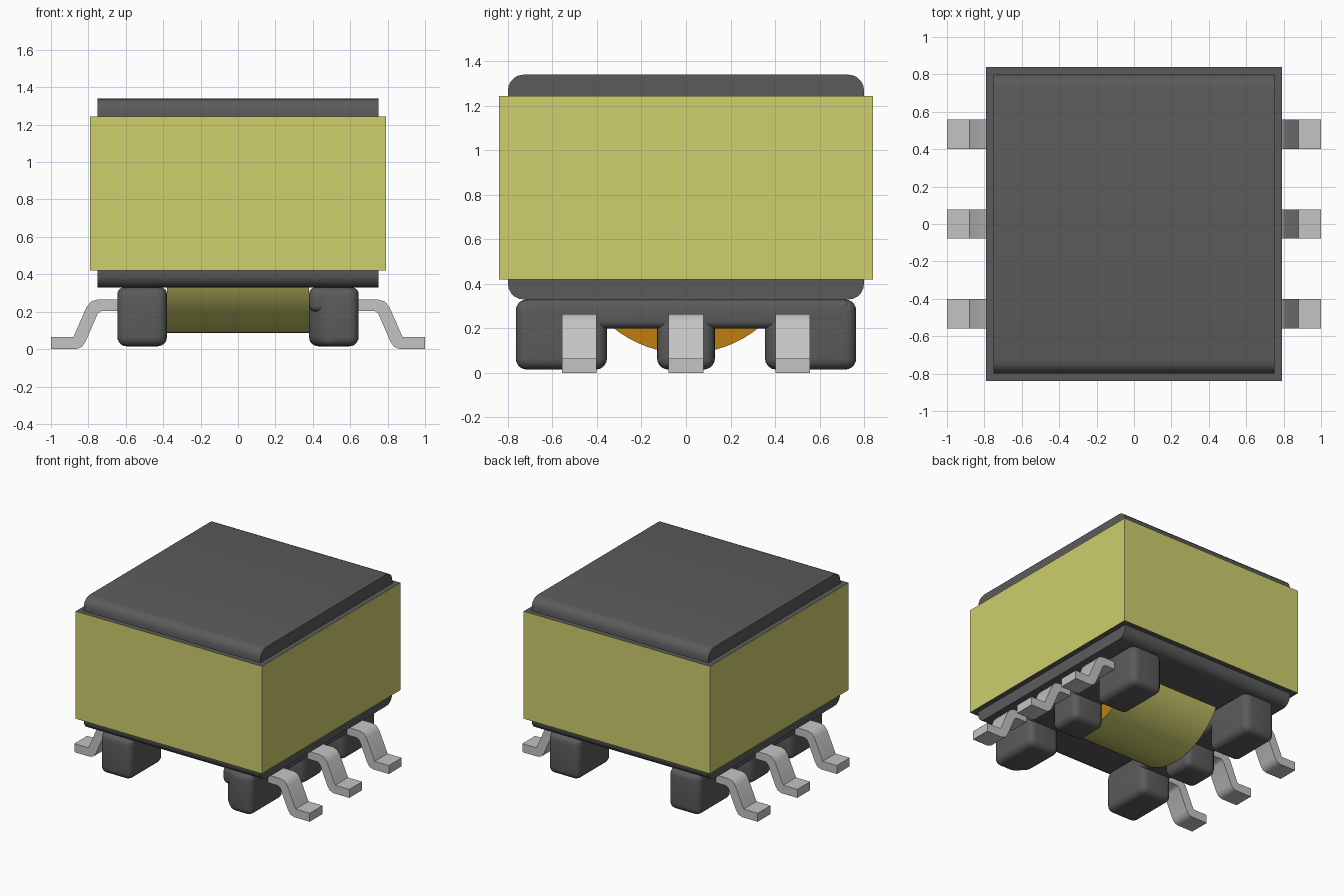
import bpy, bmesh, math
from mathutils import Vector

if "Cube" in bpy.data.objects:
    bpy.data.objects.remove(bpy.data.objects["Cube"], do_unlink=True)


def material(name, r, g, b):
    m = bpy.data.materials.new(name)
    m.use_nodes = True
    m.diffuse_color = (r, g, b, 1)
    bsdf = next(n for n in m.node_tree.nodes if n.type == "BSDF_PRINCIPLED")
    bsdf.inputs["Base Color"].default_value = (r, g, b, 1)
    return m


DARK = material("dark grey ferrite", 0.105, 0.105, 0.105)
TAPE = material("yellow tape", 0.62, 0.62, 0.155)
METAL = material("tinned metal", 0.55, 0.55, 0.55)
COPPER = material("copper wire", 0.51, 0.21, 0.005)


def prism(name, points, axis, lo, hi, mats, bevel=0, edge_rule=None, face_rule=None):
    """Extrude a 2D outline along an axis, optionally rounding chosen edges."""
    place = {"x": lambda u, v, w: (w, u, v),
             "y": lambda u, v, w: (u, w, v),
             "z": lambda u, v, w: (u, v, w)}[axis]
    bm = bmesh.new()
    base = bm.faces.new([bm.verts.new(place(u, v, lo)) for u, v in points])
    grown = bmesh.ops.extrude_face_region(bm, geom=[base])["geom"]
    verts = [g for g in grown if isinstance(g, bmesh.types.BMVert)]
    bmesh.ops.translate(bm, verts=verts, vec=Vector(place(0, 0, hi - lo)))
    bmesh.ops.recalc_face_normals(bm, faces=bm.faces)
    if bevel:
        edges = [e for e in bm.edges if edge_rule is None or edge_rule(e)]
        bmesh.ops.bevel(bm, geom=edges, offset=bevel, segments=5, profile=0.5,
                        affect="EDGES", clamp_overlap=True)
    bm.normal_update()
    if face_rule:
        for f in bm.faces:
            f.material_index = face_rule(f.normal)
    mesh = bpy.data.meshes.new(name)
    bm.to_mesh(mesh)
    bm.free()
    for m in mats:
        mesh.materials.append(m)
    obj = bpy.data.objects.new(name, mesh)
    bpy.context.collection.objects.link(obj)
    bpy.ops.object.select_all(action="DESELECT")
    obj.select_set(True)
    bpy.context.view_layer.objects.active = obj
    bpy.ops.object.shade_smooth_by_angle(angle=math.radians(38))
    return obj


def rect(u0, u1, v0, v1):
    return [(u0, v0), (u1, v0), (u1, v1), (u0, v1)]


# Core block, rounded along its long x edges
prism("core", rect(-0.8, 0.8, 0.33, 1.34), "x", -0.75, 0.75, [DARK], bevel=0.07,
      edge_rule=lambda e: abs(e.verts[0].co.x - e.verts[1].co.x) > 1)

# Tape wrapped around the core: yellow sides, dark top and bottom rims
prism("tape_wrap", rect(-0.79, 0.79, -0.84, 0.84), "z", 0.42, 1.245, [TAPE, DARK],
      face_rule=lambda n: 1 if abs(n.z) > 0.5 else 0)

# Wound coil: taped outside, copper ends
steps = 72
circle = [(0.52 * math.cos(math.tau * i / steps), 0.607 + 0.52 * math.sin(math.tau * i / steps))
          for i in range(steps)]
prism("coil", circle, "x", -0.38, 0.38, [TAPE, COPPER],
      face_rule=lambda n: 1 if abs(n.x) > 0.5 else 0)

# Gull-wing pin outline
pin = [(0.60, 0.265), (0.75, 0.265), (0.785, 0.255), (0.81, 0.225), (0.88, 0.065),
       (1.0, 0.065), (1.0, 0), (0.865, 0), (0.835, 0.012), (0.815, 0.04),
       (0.75, 0.19), (0.73, 0.205), (0.60, 0.205)]

for side, sign in (("left", 1), ("right", -1)):
    # Bobbin rail with three feet
    x0, x1 = sorted((0.38 * sign, 0.645 * sign))
    prism(f"{side}_rail", rect(x0, x1, -0.74, 0.74), "z", 0.2, 0.33, [DARK], bevel=0.035)
    for label, y0, y1 in (("front", -0.765, -0.355), ("middle", -0.13, 0.13),
                          ("back", 0.355, 0.765)):
        outline = rect(x0, x1, y0, y1)
        if side == "left" and label == "front":
            # Marker chamfer on the inner corner of one foot
            outline[:1] = [(x0, y0 + 0.09), (x0 + 0.09, y0)]
        prism(f"{side}_{label}_foot", outline, "z", 0.015, 0.33, [DARK], bevel=0.05)
    # Pins
    for label, y in (("front", -0.48), ("middle", 0), ("back", 0.48)):
        prism(f"{side}_{label}_pin", [(sign * x, z) for x, z in pin], "y",
              y - 0.078, y + 0.078, [METAL])
